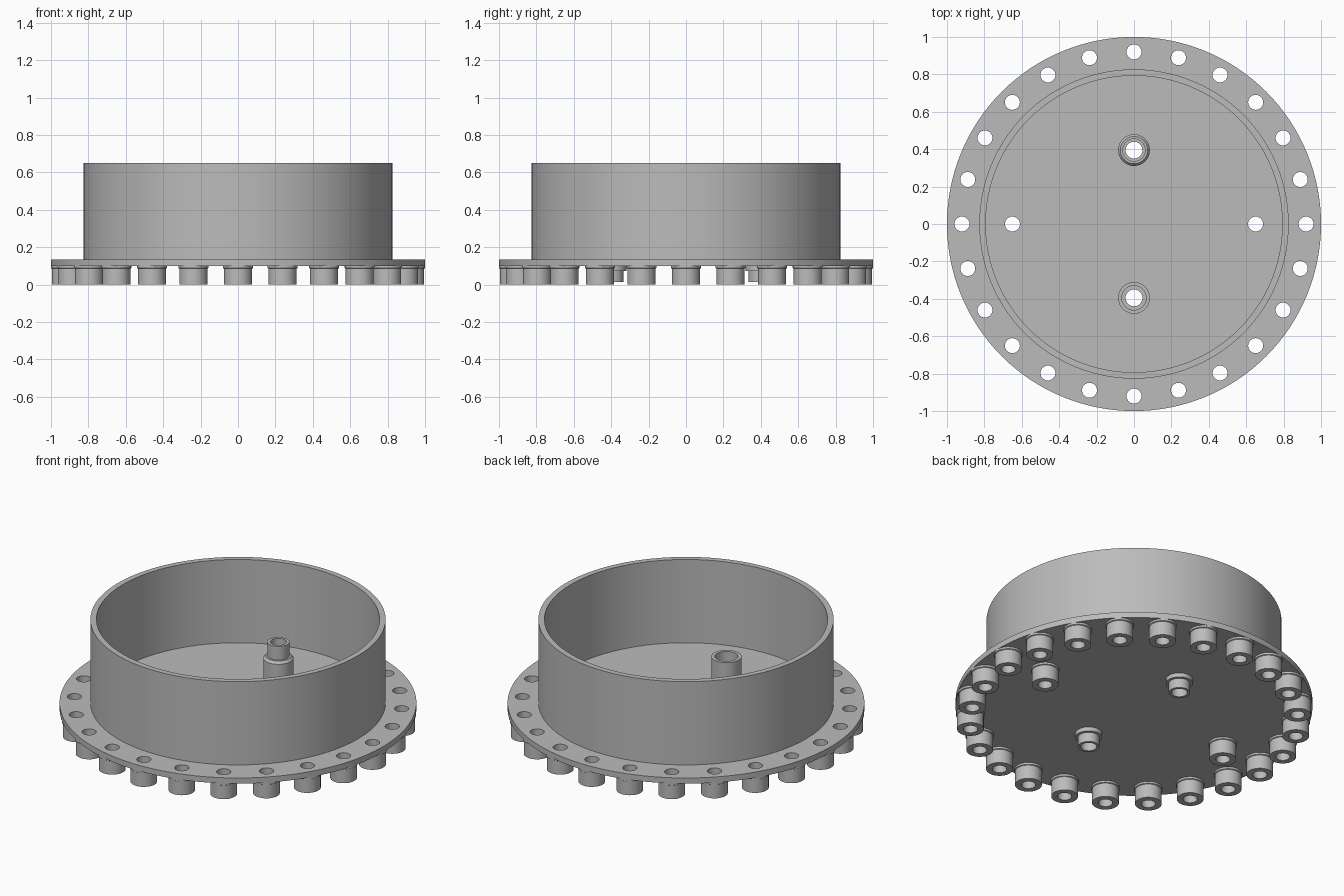
import bpy, bmesh
from math import sin, cos, pi, radians
from mathutils import Matrix

cube = bpy.data.objects.get("Cube")
if cube:
    bpy.data.objects.remove(cube, do_unlink=True)

grey = bpy.data.materials.new("plain_grey")
grey.use_nodes = True
COLOUR = (0.5, 0.5, 0.5, 1)
grey.diffuse_color = COLOUR
grey.node_tree.nodes["Principled BSDF"].inputs["Base Color"].default_value = COLOUR

PLATE_LOW, PLATE_TOP, RIM = 0.1, 0.135, 0.65
FOOT_HOLE, PIPE_HOLE = 0.04, 0.045


def finish(mesh):
    """Smooth the round walls and keep the rims sharp."""
    mesh.shade_smooth()
    mesh.set_sharp_from_angle(angle=radians(30))


def lathe(name, profile, steps, closed=False):
    """Revolve (radius, height) points around z into a mesh."""
    bm = bmesh.new()
    verts = [bm.verts.new((r, 0, z)) for r, z in profile]
    pairs = list(zip(verts, verts[1:]))
    if closed:
        pairs.append((verts[-1], verts[0]))
    edges = [bm.edges.new(p) for p in pairs]
    bmesh.ops.spin(bm, geom=verts + edges, cent=(0, 0, 0), axis=(0, 0, 1),
                   angle=2 * pi, steps=steps, use_merge=True)
    bmesh.ops.remove_doubles(bm, verts=bm.verts, dist=1e-5)
    bmesh.ops.recalc_face_normals(bm, faces=bm.faces)
    mesh = bpy.data.meshes.new(name)
    bm.to_mesh(mesh)
    bm.free()
    mesh.materials.append(grey)
    finish(mesh)
    return mesh


def place(name, mesh, x=0, y=0):
    ob = bpy.data.objects.new(name, mesh)
    ob.location = (x, y, 0)
    bpy.context.collection.objects.link(ob)
    return ob


# Positions of the feet (bolt circle plus an inner pair) and the pipes
feet = [(0.92 * cos(i * pi / 12), 0.92 * sin(i * pi / 12)) for i in range(24)]
feet += [(-0.65, 0), (0.65, 0)]
pipes = [(0, 0.395), (0, -0.395)]

# Flanged plate with the tall round wall
housing = place("flanged_housing", lathe("flanged_housing", [
    (0, PLATE_LOW), (1, PLATE_LOW), (1, PLATE_TOP), (0.827, PLATE_TOP),
    (0.827, RIM), (0.793, RIM), (0.793, PLATE_TOP), (0, PLATE_TOP)], 128))

# Drill every hole through the plate
bm = bmesh.new()
for spots, radius in ((feet, FOOT_HOLE), (pipes, PIPE_HOLE)):
    for x, y in spots:
        bmesh.ops.create_cone(bm, cap_ends=True, segments=32, radius1=radius,
                              radius2=radius, depth=0.2,
                              matrix=Matrix.Translation((x, y, PLATE_LOW)))
drill_mesh = bpy.data.meshes.new("hole_cutter")
bm.to_mesh(drill_mesh)
bm.free()
drill_mesh.materials.append(grey)
drill = place("hole_cutter", drill_mesh)
drill.hide_render = True
cut = housing.modifiers.new("holes", "BOOLEAN")
cut.operation, cut.solver, cut.object = "DIFFERENCE", "EXACT", drill
bpy.context.view_layer.update()
drilled = bpy.data.meshes.new_from_object(
    housing.evaluated_get(bpy.context.evaluated_depsgraph_get()))
housing.modifiers.clear()
housing.data = drilled
finish(drilled)
bpy.data.objects.remove(drill, do_unlink=True)

# Hollow feet with a thin collar under the plate
foot = lathe("foot", [
    (0.08, PLATE_LOW), (0.08, 0.088), (0.075, 0.085), (0.075, 0),
    (FOOT_HOLE, 0), (FOOT_HOLE, PLATE_LOW)], 32)
for i, (x, y) in enumerate(feet):
    place(f"foot_{i + 1}", foot, x, y)

# Short pipe stubs under the plate
stub = lathe("pipe_stub", [
    (0.076, PLATE_LOW), (0.076, 0.074), (0.06, 0.074), (0.06, 0.015),
    (PIPE_HOLE, 0.015), (PIPE_HOLE, PLATE_LOW)], 32)
for side, (x, y) in zip(("back", "front"), pipes):
    place(f"{side}_pipe_stub", stub, x, y)

# Stepped pipe inside at the back
place("back_plug_pipe", lathe("back_plug_pipe", [
    (0.085, PLATE_TOP), (0.085, 0.26), (0.073, 0.275), (0.062, 0.275),
    (0.062, 0.36), (PIPE_HOLE, 0.36), (PIPE_HOLE, PLATE_TOP)], 32), *pipes[0])

# Socketed pipe inside at the front
place("front_socket_pipe", lathe("front_socket_pipe", [
    (0.085, PLATE_TOP), (0.085, 0.27), (0.065, 0.27), (0.065, 0.185),
    (PIPE_HOLE, 0.185), (PIPE_HOLE, PLATE_TOP)], 32), *pipes[1])
